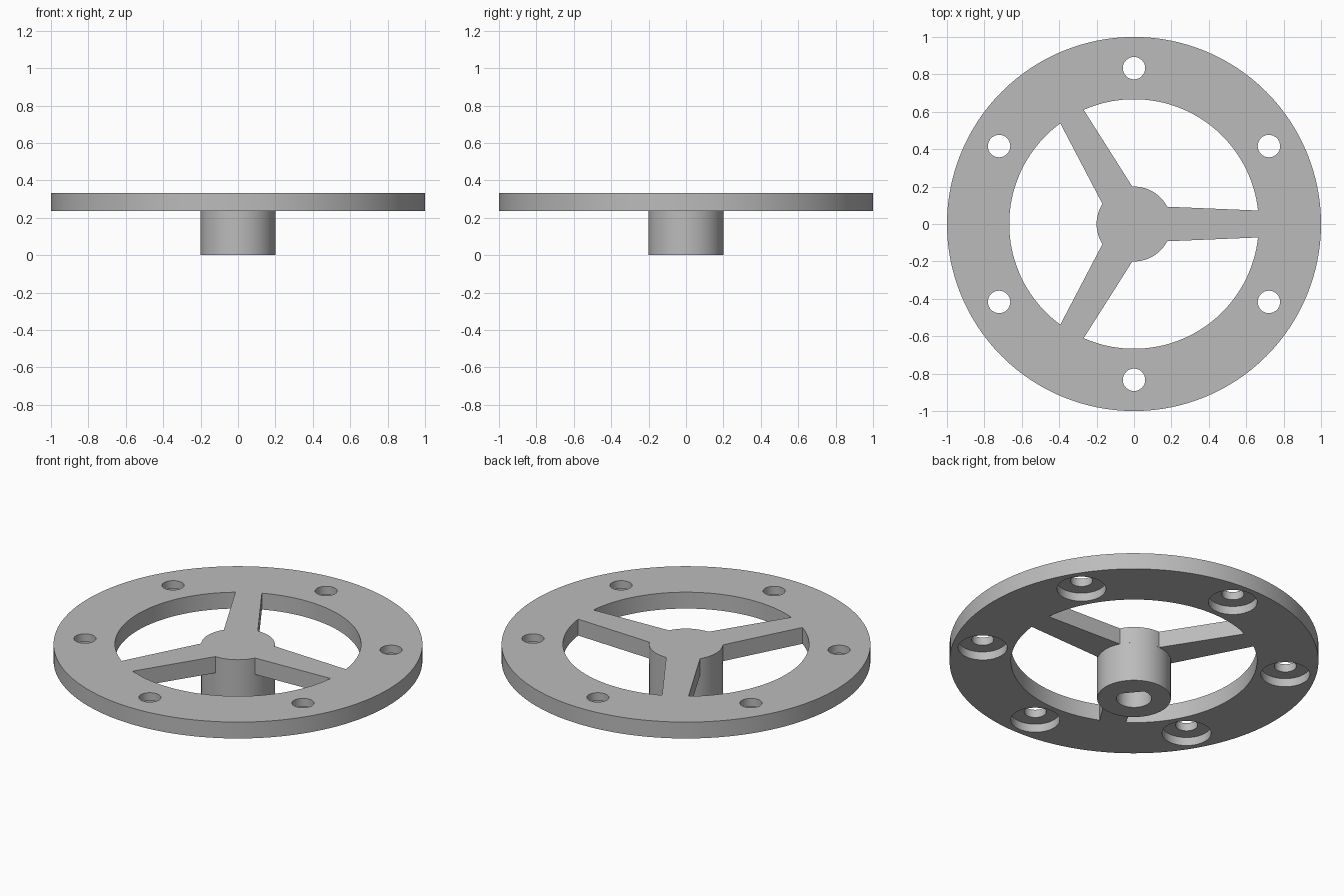
import bpy, bmesh
from math import sin, cos, radians, pi

if "Cube" in bpy.data.objects:
    bpy.data.objects.remove(bpy.data.objects["Cube"])

PLATE_LOW, PLATE_TOP = 0.235, 0.333
HUB_RADIUS, RIM_INNER, BOLT_CIRCLE = 0.2, 0.667, 0.833

grey = bpy.data.materials.new("grey metal")
grey.use_nodes = True
colour = (0.5, 0.5, 0.5, 1)
grey.diffuse_color = colour
grey.node_tree.nodes["Principled BSDF"].inputs["Base Color"].default_value = colour


def arc(radius, start, end, steps, centre=(0, 0)):
    """Points along an arc, with angles in degrees."""
    angles = [radians(start + (end - start) * i / steps) for i in range(steps + 1)]
    return [(centre[0] + radius * cos(a), centre[1] + radius * sin(a)) for a in angles]


def circle(radius, steps, centre=(0, 0)):
    return arc(radius, 0, 360, steps, centre)[:-1]


def prism(name, outline, low, high):
    """Extrude a flat outline into a solid."""
    bm = bmesh.new()
    base = bm.faces.new([bm.verts.new((x, y, low)) for x, y in outline])
    top = bmesh.ops.extrude_face_region(bm, geom=[base])["geom"]
    verts = [v for v in top if isinstance(v, bmesh.types.BMVert)]
    bmesh.ops.translate(bm, verts=verts, vec=(0, 0, high - low))
    bmesh.ops.recalc_face_normals(bm, faces=bm.faces)
    mesh = bpy.data.meshes.new(name)
    bm.to_mesh(mesh)
    bm.free()
    mesh.materials.append(grey)
    obj = bpy.data.objects.new(name, mesh)
    bpy.context.collection.objects.link(obj)
    return obj


def activate(obj):
    bpy.ops.object.select_all(action='DESELECT')
    obj.select_set(True)
    bpy.context.view_layer.objects.active = obj


def cut(target, cutter):
    cutter.hide_render = True
    mod = target.modifiers.new("cut", 'BOOLEAN')
    mod.operation, mod.solver, mod.object = 'DIFFERENCE', 'EXACT', cutter
    activate(target)
    bpy.ops.object.modifier_apply(modifier=mod.name)
    bpy.data.objects.remove(cutter)


# Wheel plate: rim, spokes and centre in one piece
wheel = prism("spoked_wheel", circle(1, 128), PLATE_LOW, PLATE_TOP)

# Windows that leave three tapering spokes
for turn in (0, 120, 240):
    window = (arc(RIM_INNER, turn + 6.2, turn + 113.8, 48)
              + arc(HUB_RADIUS, turn + 92.5, turn + 27.5, 20))
    cut(wheel, prism("window_cutter", window, 0.1, 0.5))

# Six bolt holes, counterbored from below
for i in range(6):
    a = pi / 6 + i * pi / 3
    centre = (BOLT_CIRCLE * cos(a), BOLT_CIRCLE * sin(a))
    cut(wheel, prism("bolt_cutter", circle(0.06, 32, centre), 0.1, 0.5))
    cut(wheel, prism("counterbore_cutter", circle(0.133, 40, centre), 0.1, PLATE_LOW + 0.05))

# Hub with a flat-sided shaft socket, closed by the plate
hub = prism("hub", circle(HUB_RADIUS, 64), 0, PLATE_LOW)
cut(hub, prism("socket_cutter", arc(0.095, 85, 355, 36), -0.1, 0.5))

for part in (wheel, hub):
    activate(part)
    bpy.ops.object.shade_smooth_by_angle(angle=radians(30))
